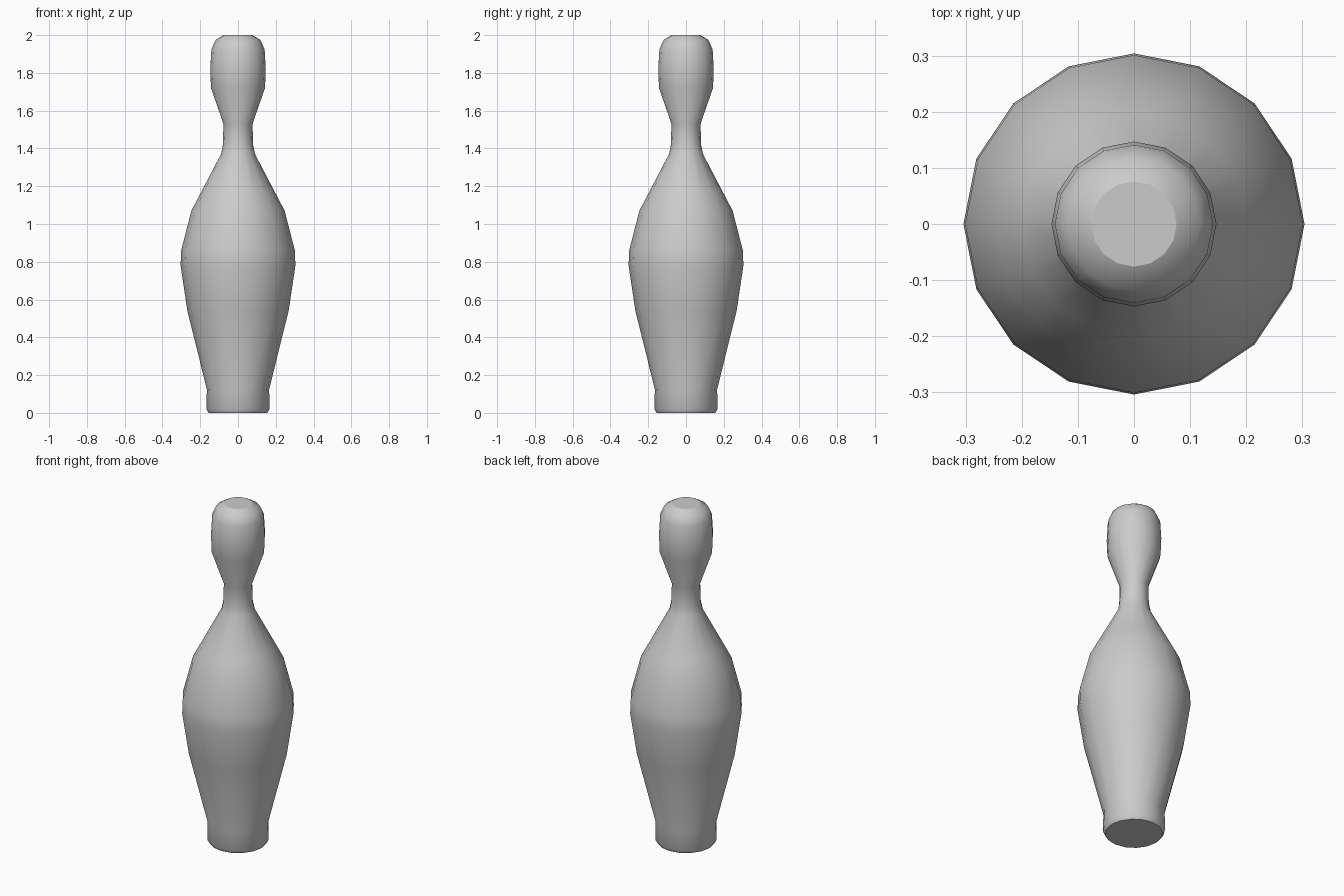
import bpy, bmesh, math

cube = bpy.data.objects.get("Cube")
if cube:
    bpy.data.objects.remove(cube, do_unlink=True)

SIDES = 16
# Radius and height pairs, from the base to the crown
PROFILE = [(0.155, 0), (0.167, 0.02), (0.165, 0.125), (0.268, 0.54),
           (0.304, 0.78), (0.301, 0.86), (0.247, 1.07), (0.2, 1.16),
           (0.09, 1.37), (0.08, 1.42), (0.077, 1.53), (0.143, 1.72),
           (0.147, 1.82), (0.141, 1.925), (0.118, 1.975), (0.076, 2)]

# Plain grey finish
grey = bpy.data.materials.new("light_grey")
grey.use_nodes = True
colour = (0.6, 0.6, 0.6, 1)
grey.diffuse_color = colour
grey.node_tree.nodes["Principled BSDF"].inputs["Base Color"].default_value = colour

# Turned body with flat caps
bm = bmesh.new()
rings = []
for radius, height in PROFILE:
    angles = [math.tau * i / SIDES for i in range(SIDES)]
    rings.append([bm.verts.new((radius * math.cos(a), radius * math.sin(a), height))
                  for a in angles])
for low, high in zip(rings, rings[1:]):
    for i in range(SIDES):
        j = (i + 1) % SIDES
        bm.faces.new((low[i], low[j], high[j], high[i])).smooth = True
caps = [bm.faces.new(rings[0][::-1]), bm.faces.new(rings[-1])]

# Crisp rims around the caps
for cap in caps:
    for edge in cap.edges:
        edge.smooth = False

mesh = bpy.data.meshes.new("pin_body")
bm.to_mesh(mesh)
bm.free()
mesh.materials.append(grey)
body = bpy.data.objects.new("pin_body", mesh)
bpy.context.collection.objects.link(body)
